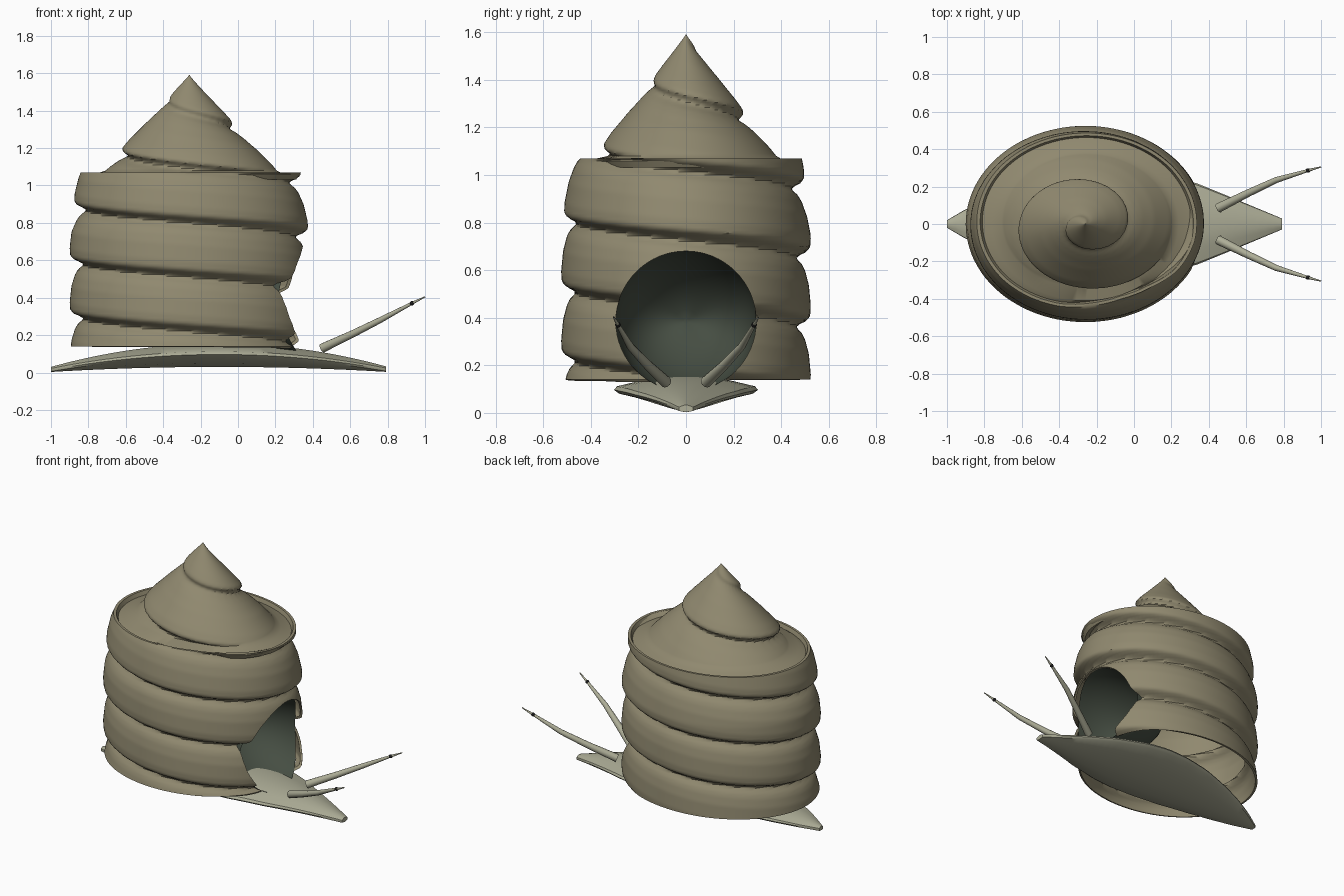
import bpy, bmesh, math
from mathutils import Vector

if "Cube" in bpy.data.objects:
    bpy.data.objects.remove(bpy.data.objects["Cube"])


def material(name, rgb):
    m = bpy.data.materials.new(name)
    m.diffuse_color = (*rgb, 1)
    m.use_nodes = True
    m.node_tree.nodes["Principled BSDF"].inputs["Base Color"].default_value = m.diffuse_color
    return m


SHELL = material("shell_tan", (0.28, 0.25, 0.16))
SKIN = material("skin", (0.42, 0.42, 0.31))
DARK = material("mouth_dark", (0.06, 0.075, 0.055))
BLACK = material("eye_black", (0.01, 0.01, 0.01))


def finish(name, bm, mat, angle=40):
    bmesh.ops.recalc_face_normals(bm, faces=bm.faces)
    me = bpy.data.meshes.new(name)
    bm.to_mesh(me)
    bm.free()
    ob = bpy.data.objects.new(name, me)
    bpy.context.collection.objects.link(ob)
    me.materials.append(mat)
    smooth(ob, angle)
    return ob


def smooth(ob, angle):
    bpy.ops.object.select_all(action='DESELECT')
    ob.select_set(True)
    bpy.context.view_layer.objects.active = ob
    bpy.ops.object.shade_smooth_by_angle(angle=math.radians(angle))


def loft(bm, rings, cap_start=False, cap_end=False):
    """Skin a list of closed rings of points."""
    vs = [[bm.verts.new(p) for p in r] for r in rings]
    n = len(vs[0])
    for a, b in zip(vs, vs[1:]):
        for i in range(n):
            j = (i + 1) % n
            bm.faces.new((a[i], a[j], b[j], b[i]))
    if cap_start:
        bm.faces.new(vs[0])
    if cap_end:
        bm.faces.new(vs[-1])


def interp(table, x):
    for (x0, y0), (x1, y1) in zip(table, table[1:]):
        if x <= x1:
            return y0 + (y1 - y0) * max(0, (x - x0) / (x1 - x0))
    return table[-1][1]


# Shell: elliptical body and spire sharing one descending spiral groove
CX, SQUASH, PITCH, N = -0.26, 0.82, 0.29, 128
LOBE = [(0, .565), (.05, .582), (.1, .62), (.16, .637), (.3, .64), (.6, .63),
        (.8, .612), (.9, .595), (.95, .575), (1, .565)]


def lobe(a, z):
    groove = 0.87 - PITCH * (a - math.pi) / (2 * math.pi)
    return interp(LOBE, ((z - groove) / PITCH) % 1.0)


def body_r(a, z):
    return lobe(a, z) - max(0, z - 0.75) * 0.13


def spire_r(a, z):
    base = 0.87 * (1.59 - z)
    return max(0.002, base + (lobe(a, z) - 0.615) * min(1, base / 0.35))


def ring(fn, z):
    pts = []
    for i in range(N):
        a = 2 * math.pi * i / N
        r = fn(a, z)
        pts.append((CX + r * math.cos(a), SQUASH * r * math.sin(a), z))
    return pts


rings = [ring(body_r, 0.14 + 0.93 * i / 80) for i in range(81)]
rings.append(ring(lambda a, z: body_r(a, 1.07) - 0.018, 1.07))
rings.append(ring(lambda a, z: body_r(a, 1.07) - 0.03, 1.045))
rings.append(ring(lambda a, z: 0.5, 1.062))
rings += [ring(spire_r, 1.08 + 0.51 * i / 50) for i in range(51)]
bm = bmesh.new()
loft(bm, rings, cap_end=True)
shell = finish("shell", bm, SHELL)
sol = shell.modifiers.new("thickness", 'SOLIDIFY')
sol.thickness = 0.014
sol.offset = -1

# Mouth opening cut through the front of the shell
MZ, MR = 0.385, 0.295
bm = bmesh.new()
circle = [(MR * math.cos(2 * math.pi * i / 64), MZ + MR * math.sin(2 * math.pi * i / 64)) for i in range(64)]
loft(bm, [[(x, y, z) for y, z in circle] for x in (0.0, 0.8)], True, True)
cutter = finish("mouth_cutter", bm, DARK)
cutter.hide_render = True
cut = shell.modifiers.new("mouth", 'BOOLEAN')
cut.operation = 'DIFFERENCE'
cut.solver = 'EXACT'
cut.object = cutter
bpy.context.view_layer.objects.active = shell
for m in ("thickness", "mouth"):
    bpy.ops.object.modifier_apply(modifier=m)
bpy.data.objects.remove(cutter)
shell.data.materials.clear()
shell.data.materials.append(SHELL)
for p in shell.data.polygons:
    p.material_index = 0
smooth(shell, 40)

# Dark bowl lining the mouth, its rim following the shell wall
bm = bmesh.new()
rings = []
for k in range(13):
    phi = math.pi / 2 * k / 12.3
    c, s = math.cos(phi), math.sin(phi)
    r = []
    for y, z in circle:
        rim_x = CX + 0.59 * math.sqrt(1 - (y / 0.5) ** 2)
        r.append((rim_x * c + 0.25 * (1 - c) - 0.4 * s, y * c, MZ + (z - MZ) * c))
    rings.append(r)
loft(bm, rings, cap_end=True)
finish("mouth_lining", bm, DARK, 60)

# Foot: leaf-shaped, arched along its length
WIDTH = [(-1, .02), (-.89, .085), (-.75, .15), (-.6, .205), (-.4, .265), (-.2, .297),
         (-.05, .303), (.1, .285), (.33, .22), (.55, .13), (.79, .03)]
bm = bmesh.new()
rings = []
for i in range(41):
    x = -1 + 1.79 * i / 40
    u = 1 - ((x + 0.1) / 0.9) ** 2
    u = max(0, u)
    w = interp(WIDTH, x)
    bot, low, high, top = .003 + .027 * u, .006 + .075 * u, .022 + .09 * u, .03 + .125 * u
    half = [(0.5, bot + (low - bot) * .4), (.93, low), (1, (low + high) / 2),
            (.96, high), (.6, high + (top - high) * .6), (.25, top)]
    sec = [(x, 0, bot)] + [(x, w * y, z) for y, z in half] + [(x, 0, top)]
    sec += [(x, -w * y, z) for y, z in reversed(half)]
    rings.append(sec)
loft(bm, rings, True, True)
finish("foot", bm, SKIN)

# Tentacles with a small eye bead near each tip
PATH = [((.45, .085, .13), .025), ((.61, .165, .205), .02),
        ((.76, .235, .28), .016), ((.93, .286, .37), .008), ((1.0, .305, .405), .003)]
for side, label in ((1, "left"), (-1, "right")):
    pts = [Vector((p[0], p[1] * side, p[2])) for p, _ in PATH]
    bm = bmesh.new()
    rings = []
    for i, p in enumerate(pts):
        d = (pts[min(i + 1, 4)] - pts[max(i - 1, 0)]).normalized()
        e = d.cross(Vector((0, 0, 1))).normalized()
        f = d.cross(e)
        r = PATH[i][1]
        rings.append([p + r * (e * math.cos(t * math.pi / 6) + f * math.sin(t * math.pi / 6))
                      for t in range(12)])
    loft(bm, rings, True, True)
    finish(label + "_tentacle", bm, SKIN)
    bm = bmesh.new()
    bmesh.ops.create_uvsphere(bm, u_segments=12, v_segments=8, radius=0.012)
    bmesh.ops.translate(bm, verts=bm.verts, vec=pts[3])
    finish(label + "_eye", bm, BLACK)
